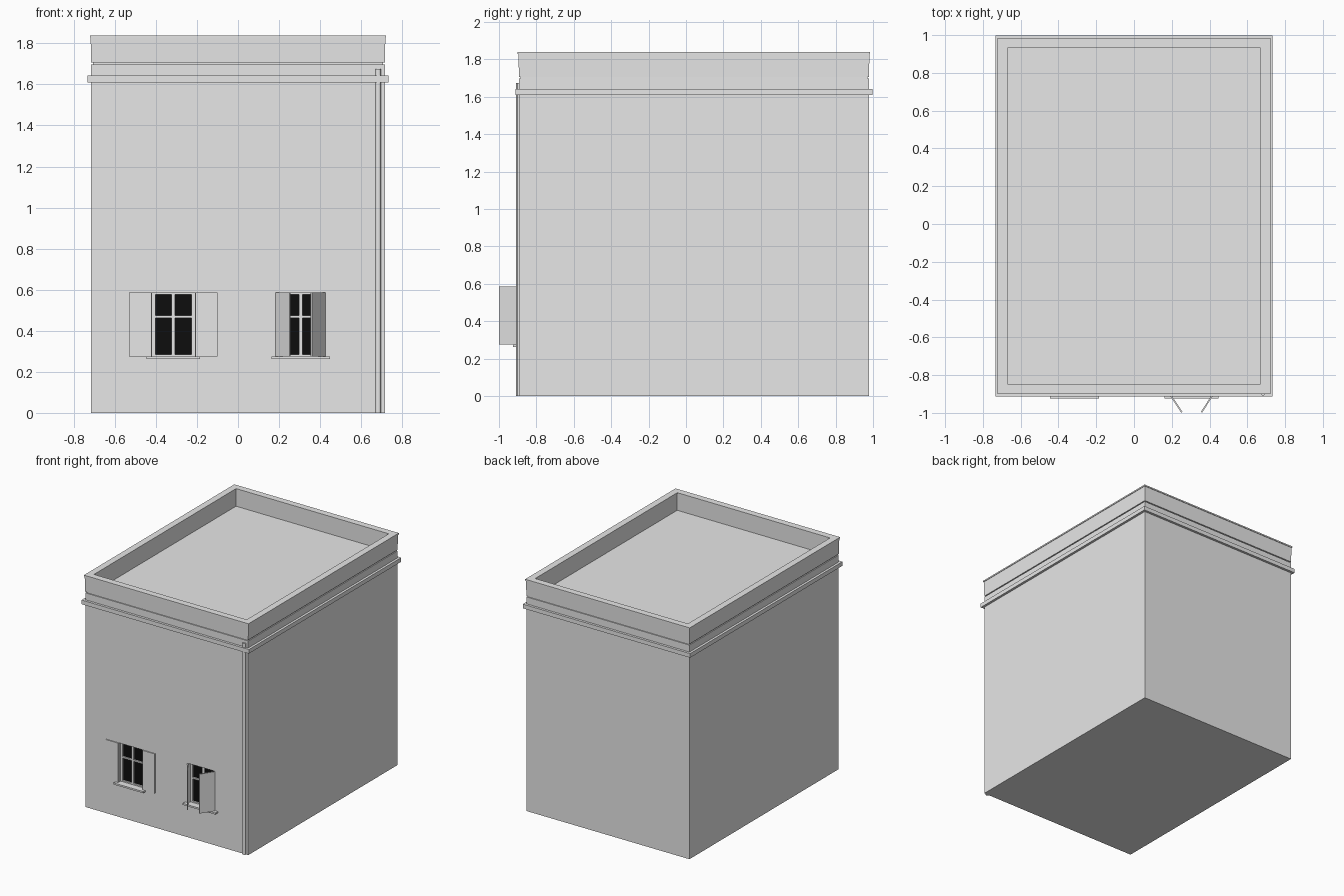
import bpy, bmesh, math
from mathutils import Matrix, Vector

if "Cube" in bpy.data.objects:
    bpy.data.objects.remove(bpy.data.objects["Cube"])


def material(name, v):
    m = bpy.data.materials.new(name)
    m.diffuse_color = (v, v, v, 1)
    m.use_nodes = True
    m.node_tree.nodes["Principled BSDF"].inputs["Base Color"].default_value = m.diffuse_color
    return m


PLASTER = material("light_grey_plaster", 0.8)
GLASS = material("black_glass", 0.004)

X, Y0, Y1 = 0.715, -0.893, 0.978      # wall rectangle


def finish(name, bm, mat):
    bmesh.ops.recalc_face_normals(bm, faces=bm.faces)
    me = bpy.data.meshes.new(name)
    bm.to_mesh(me)
    bm.free()
    me.materials.append(mat)
    ob = bpy.data.objects.new(name, me)
    bpy.context.collection.objects.link(ob)
    return ob


def box(name, x0, x1, y0, y1, z0, z1, mat=PLASTER):
    bm = bmesh.new()
    size = Matrix.Diagonal((x1 - x0, y1 - y0, z1 - z0, 1))
    mid = Matrix.Translation(((x0 + x1) / 2, (y0 + y1) / 2, (z0 + z1) / 2))
    bmesh.ops.create_cube(bm, size=1, matrix=mid @ size)
    return finish(name, bm, mat)


def ring(name, profile):
    """Sweep a closed (outward offset, z) profile around the wall rectangle."""
    bm = bmesh.new()
    loops = []
    for o, z in profile:
        a, b, c = X + o, Y0 - o, Y1 + o
        loops.append([bm.verts.new((x, y, z)) for x, y in ((-a, b), (a, b), (a, c), (-a, c))])
    for i, low in enumerate(loops):
        high = loops[(i + 1) % len(loops)]
        for k in range(4):
            n = (k + 1) % 4
            bm.faces.new((low[k], low[n], high[n], high[k]))
    return finish(name, bm, PLASTER)


# Main block with a flat roof
walls = box("walls", -X, X, Y0, Y1, 0, 1.698)

# Mouldings and parapet
ring("cornice_band", [(-0.01, 1.61), (0.019, 1.61), (0.019, 1.643), (-0.01, 1.643)])
ring("parapet", [(-0.008, 1.69), (-0.008, 1.706), (0, 1.706), (0.003, 1.829),
                 (-0.043, 1.829), (-0.043, 1.69)])
ring("parapet_cap", [(0, 1.828), (0.007, 1.828), (0.007, 1.839), (-0.045, 1.839), (-0.045, 1.828)])

# Windows: recessed opening, glass, frame bars and sill
Z0, Z1, DEPTH = 0.275, 0.587, 0.04
for side, cx, half, sill in (("left", -0.315, 0.105, 0.13), ("right", 0.305, 0.112, 0.143)):
    a, b = cx - half, cx + half
    cutter = box(side + "_cutter", a, b, Y0 - 0.1, Y0 + DEPTH, Z0, Z1)
    cutter.hide_render = True
    mod = walls.modifiers.new("opening", "BOOLEAN")
    mod.operation, mod.solver, mod.object = "DIFFERENCE", "EXACT", cutter
    bpy.context.view_layer.objects.active = walls
    bpy.ops.object.modifier_apply(modifier=mod.name)
    bpy.data.objects.remove(cutter)

    back, face = Y0 + DEPTH, Y0 + DEPTH - 0.018
    box(side + "_glass", a, b, back - 0.006, back - 0.001, Z0, Z1, GLASS)
    for part, x0, x1, z0, z1 in (
            ("left_stile", a, a + 0.017, Z0, Z1), ("right_stile", b - 0.017, b, Z0, Z1),
            ("top_rail", a, b, Z1 - 0.01, Z1), ("bottom_rail", a, b, Z0, Z0 + 0.01),
            ("mullion", cx - 0.009, cx + 0.009, Z0, Z1), ("crossbar", a, b, 0.462, 0.474)):
        box(f"{side}_window_{part}", x0, x1, face, back, z0, z1)
    box(side + "_sill", cx - sill, cx + sill, Y0 - 0.031, Y0 + 0.005, 0.262, Z0)

# Left window shutters folded flat against the wall
box("left_shutter_a", -0.53, -0.422, Y0 - 0.008, Y0, Z0, Z1)
box("left_shutter_b", -0.208, -0.10, Y0 - 0.008, Y0, Z0, Z1)

# Right window shutters standing half open, mirrored about the window
for s, tag in ((-1, "a"), (1, "b")):
    hinge = Vector((0.305 + s * 0.118, Y0 - 0.003))
    tip = Vector((0.305 + s * 0.052, -0.9965))
    d = tip - hinge
    leaf = box("right_shutter_" + tag, 0, d.length, -0.004, 0.004, Z0, Z1)
    leaf.location = (hinge.x, hinge.y, 0)
    leaf.rotation_euler.z = math.atan2(d.y, d.x)

# Drainpipe at the front right corner
bm = bmesh.new()
bmesh.ops.create_cone(bm, cap_ends=True, segments=12, radius1=0.014, radius2=0.014, depth=1.675,
                      matrix=Matrix.Translation((0.683, Y0 - 0.001, 0.8375)))
pipe = finish("drainpipe", bm, PLASTER)
bpy.ops.object.select_all(action="DESELECT")
pipe.select_set(True)
bpy.context.view_layer.objects.active = pipe
bpy.ops.object.shade_smooth_by_angle()
